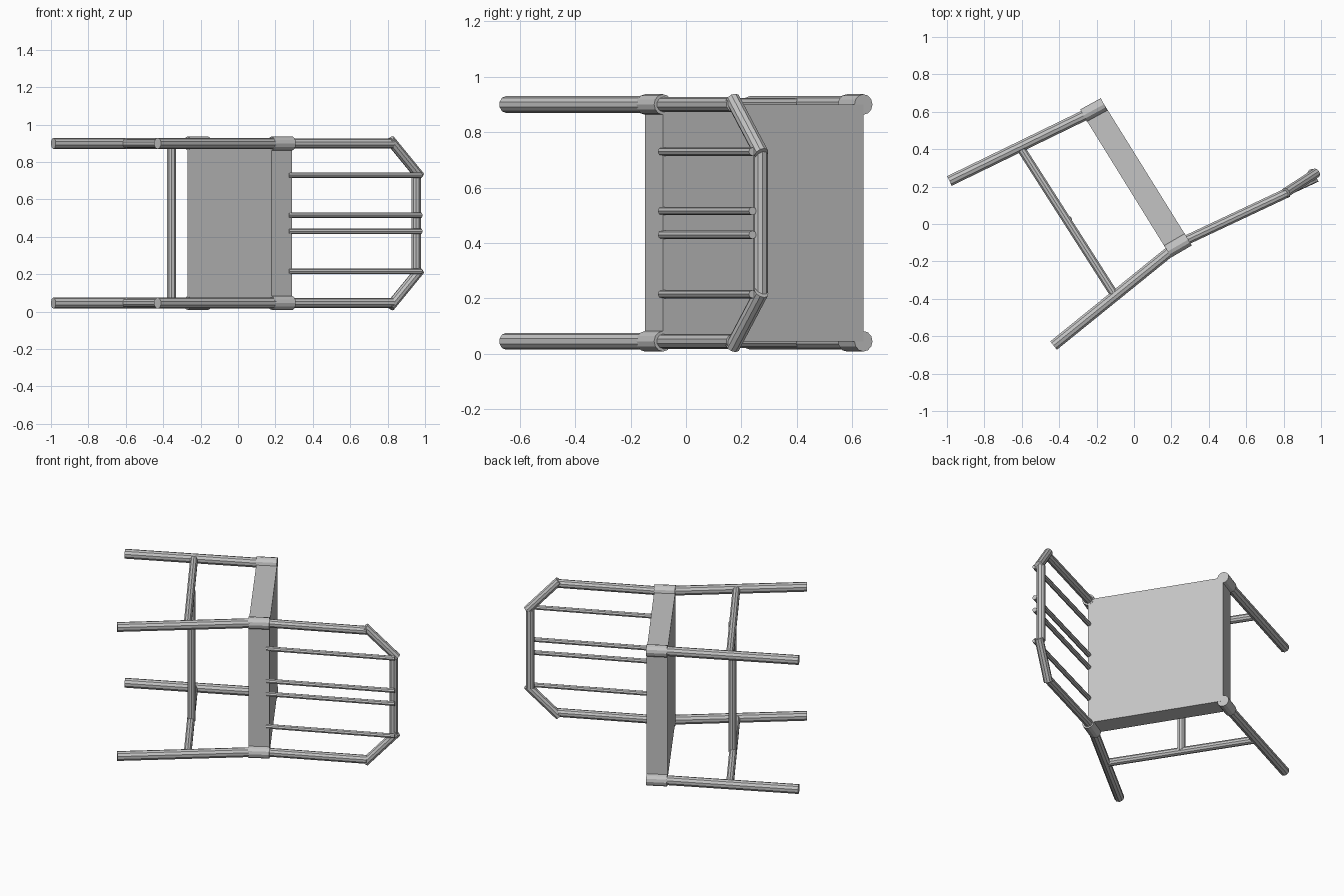
import bpy
import bmesh
from mathutils import Vector

cube = bpy.data.objects.get("Cube")
if cube:
    bpy.data.objects.remove(cube, do_unlink=True)

grey = bpy.data.materials.new("plain grey")
grey.use_nodes = True
COLOUR = (0.55, 0.55, 0.55, 1)
grey.diffuse_color = COLOUR
grey.node_tree.nodes["Principled BSDF"].inputs["Base Color"].default_value = COLOUR

# The chair lies on its side, symmetric about the height MID
MID = 0.4725
SIDE = 0.427


def add_object(name, bm):
    bmesh.ops.recalc_face_normals(bm, faces=bm.faces)
    mesh = bpy.data.meshes.new(name)
    bm.to_mesh(mesh)
    bm.free()
    mesh.materials.append(grey)
    obj = bpy.data.objects.new(name, mesh)
    bpy.context.collection.objects.link(obj)
    return obj


def rod(name, start, end, radius, sides=10):
    """Flat-shaded round bar between two points."""
    a, b = Vector(start), Vector(end)
    bm = bmesh.new()
    bmesh.ops.create_cone(bm, cap_ends=True, segments=sides, radius1=radius,
                          radius2=radius, depth=(b - a).length)
    obj = add_object(name, bm)
    obj.rotation_mode = 'QUATERNION'
    obj.rotation_quaternion = (b - a).to_track_quat('Z', 'Y')
    obj.location = (a + b) / 2
    return obj


# Seat profile corners: underside and top at the front and back edges
front_under, front_top = (-0.27, 0.58), (-0.16, 0.64)
back_under, back_top = (0.18, -0.147), (0.29, -0.083)

# Seat slab
bm = bmesh.new()
outline = [bm.verts.new((x, y, MID - SIDE))
           for x, y in (front_under, front_top, back_top, back_under)]
face = bm.faces.new(outline)
moved = bmesh.ops.extrude_face_region(bm, geom=[face])["geom"]
bmesh.ops.translate(bm, vec=(0, 0, 2 * SIDE),
                    verts=[v for v in moved if isinstance(v, bmesh.types.BMVert)])
add_object("seat", bm)

# Parts repeated on both sides
for side, s in (("right", 1), ("left", -1)):
    z = MID + s * SIDE

    # Corner sockets of the seat
    rod(f"front_socket_{side}", (*front_under, z), (*front_top, z), 0.037, 12)
    rod(f"back_socket_{side}", (*back_under, z), (*back_top, z), 0.037, 12)

    # Legs and side stretcher
    rod(f"front_leg_{side}", (-0.987, 0.23, z), (-0.22, 0.603, z), 0.03)
    rod(f"back_leg_{side}", (-0.43, -0.65, z), (0.225, -0.12, z), 0.03)
    rod(f"side_stretcher_{side}", (-0.615, 0.42, z), (-0.1, -0.385, z), 0.024)

    # Back post and slanted shoulder
    rod(f"back_post_{side}", (0.24, -0.105, z), (0.825, 0.17, z), 0.027)
    rod(f"back_shoulder_{side}", (0.812, 0.168, MID + s * 0.447),
        (0.973, 0.272, MID + s * 0.25), 0.027)

    # Spindles
    for label, offset in (("inner", 0.043), ("outer", 0.257)):
        h = MID + s * offset
        rod(f"{label}_spindle_{side}", (0.27, -0.088, h), (0.98, 0.24, h), 0.015, 8)

# Top rail of the back
rod("top_rail", (0.953, 0.268, MID - 0.257), (0.953, 0.268, MID + 0.257), 0.027)

# Cross stretcher between the two sides
rod("cross_stretcher", (-0.355, 0.02, MID - SIDE), (-0.355, 0.02, MID + SIDE), 0.025)
